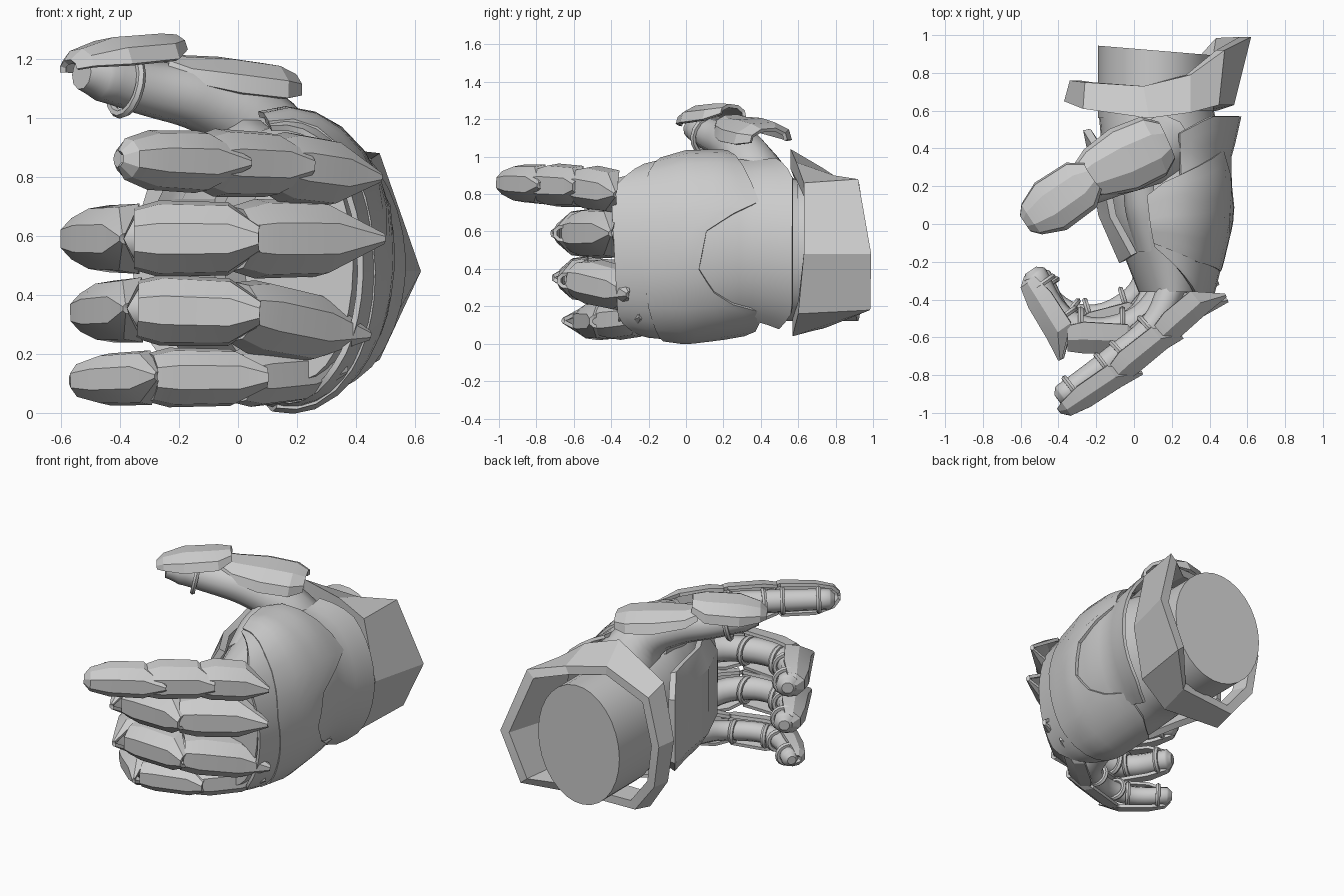
import bpy, bmesh, math
from mathutils import Vector

if "Cube" in bpy.data.objects:
    bpy.data.objects.remove(bpy.data.objects["Cube"])

Z = Vector((0, 0, 1))


def finish(obj, thickness=0, angle=30):
    bpy.ops.object.select_all(action='DESELECT')
    obj.select_set(True)
    bpy.context.view_layer.objects.active = obj
    if thickness:
        mod = obj.modifiers.new("Thickness", 'SOLIDIFY')
        mod.thickness, mod.offset = thickness, 0
        bpy.ops.object.modifier_apply(modifier=mod.name)
    bpy.ops.object.shade_smooth_by_angle(angle=math.radians(angle))
    return obj


def loft(name, rows, closed=False, caps=False, loop=False, thickness=0, angle=30):
    """Skin a list of equal point rows."""
    bm = bmesh.new()
    grid = [[bm.verts.new(p) for p in row] for row in rows]
    count = len(grid[0])
    for i in range(len(grid) if loop else len(grid) - 1):
        a, b = grid[i], grid[(i + 1) % len(grid)]
        for j in range(count if closed else count - 1):
            k = (j + 1) % count
            bm.faces.new((a[j], a[k], b[k], b[j]))
    if caps:
        bm.faces.new(grid[0])
        bm.faces.new(grid[-1])
    bmesh.ops.recalc_face_normals(bm, faces=bm.faces)
    mesh = bpy.data.meshes.new(name)
    bm.to_mesh(mesh)
    bm.free()
    obj = bpy.data.objects.new(name, mesh)
    bpy.context.collection.objects.link(obj)
    return finish(obj, thickness, angle)


def lerp_table(table, t):
    """Interpolate rows keyed by their first value."""
    if t <= table[0][0]:
        return table[0][1:]
    for a, b in zip(table, table[1:]):
        if t <= b[0]:
            f = (t - a[0]) / (b[0] - a[0])
            return [u + (v - u) * f for u, v in zip(a[1:], b[1:])]
    return table[-1][1:]


def tube(name, points, radii):
    curve = bpy.data.curves.new(name, 'CURVE')
    curve.dimensions = '3D'
    curve.bevel_depth, curve.bevel_resolution = 1, 3
    curve.resolution_u, curve.use_fill_caps = 6, True
    spline = curve.splines.new('BEZIER')
    spline.bezier_points.add(len(points) - 1)
    for bp, p, r in zip(spline.bezier_points, points, radii):
        bp.co, bp.radius = p, r
        bp.handle_left_type = bp.handle_right_type = 'AUTO'
    obj = bpy.data.objects.new(name, curve)
    bpy.context.collection.objects.link(obj)
    bpy.ops.object.select_all(action='DESELECT')
    obj.select_set(True)
    bpy.context.view_layer.objects.active = obj
    bpy.ops.object.convert(target='MESH')
    finish(bpy.context.object, angle=45)


def band(name, centre, axis, radius):
    bpy.ops.mesh.primitive_torus_add(
        location=centre, rotation=axis.to_track_quat('Z', 'Y').to_euler(),
        major_segments=16, minor_segments=6,
        major_radius=radius, minor_radius=0.016)
    bpy.context.object.name = name
    finish(bpy.context.object)


# Armour plate: faceted arch, raised to a point at the knuckle end
ARCH = [(-1, -.6), (-.9, .15), (-.4, .72), (.4, .72), (.9, .15), (1, -.6)]
KNUCKLE = [(0, .08, .65), (.35, .95, 0), (.8, 1, 0), (1, .8, .05)]
JOINT = [(0, .3, .7), (.25, .95, .08), (.8, 1, 0), (1, .8, .05)]
TIP = [(0, .08, .85), (.3, .95, .08), (.75, .9, 0), (1, .6, 0), (1.08, .2, -.1)]


def plate(name, start, end, up, width, stations, rise=1):
    along = end - start
    t = along.normalized()
    n = (up - t * up.dot(t)).normalized()
    side = t.cross(n)
    rows = [[start + along * f + side * s * width * scale
             + n * width * (h * rise * scale + lift) for s, h in ARCH]
            for f, scale, lift in stations]
    loft(name, rows, thickness=0.02, angle=20)


# Palm and back of the hand: y, x range, z range
HAND = [(-.4, .04, .38, .12, .88), (-.2, -.04, .43, .07, .93),
        (0, -.12, .47, .05, .98), (.2, -.16, .48, .08, .98),
        (.4, -.17, .46, .12, .93), (.62, -.19, .42, .12, .87)]


def hand_point(y, angle, grow=0):
    x0, x1, z0, z1 = lerp_table(HAND, y)
    a = math.radians(angle)
    return Vector(((x0 + x1) / 2 + ((x1 - x0) / 2 + grow) * math.cos(a), y,
                   (z0 + z1) / 2 + ((z1 - z0) / 2 + grow) * math.sin(a)))


loft("hand_body", [[hand_point(-.36 + .06 * i, a) for a in range(0, 360, 12)]
                   for i in range(17)], closed=True, caps=True, angle=45)

# Wrist stub
wrist = []
for y, slant in ((.56, 0), (.92, -.025)):
    row = [hand_point(.62, a) for a in range(0, 360, 12)]
    for p in row:
        p.y = y + slant * (p.x - .1) / .3
    wrist.append(row)
loft("wrist", wrist, closed=True, caps=True)


# Layered shells on the back of the hand
def shell(name, angles, front, rear, grow, steps=8):
    rows = []
    for a in angles:
        y0, y1 = lerp_table(front, a)[0], lerp_table(rear, a)[0]
        row = []
        for i in range(steps + 1):
            y = y0 + (y1 - y0) * i / steps
            row.append(hand_point(y, a, lerp_table(grow, y)[0]))
        rows.append(row)
    loft(name, rows, thickness=0.02, angle=40)


shell("knuckle_shell", range(-105, 106, 10),
      [(-105, -.15), (-60, -.36), (50, -.4), (105, -.12)],
      [(0, 0)], [(-.4, .03), (0, .03)])
shell("back_shell", [-100, -88, -76, -62, -48, -40, -30, -22, -14, -3, 9, 20,
                     30, 45, 60, 75, 90, 105],
      [(-100, -.1), (-40, -.2), (10, -.25), (60, -.2), (105, -.1)],
      [(-100, .25), (-70, .4), (-48, .38), (-40, .25), (-30, .15), (-14, .07),
       (9, .11), (30, .39), (90, .22), (105, .15)],
      [(-.25, .035), (0, .045), (.4, .055)])
shell("rear_shell", range(-60, 76, 9), [(0, 0)],
      [(-60, .5), (-40, .57), (50, .57), (75, .48)],
      [(0, .015), (.35, .04), (.57, .13)])

# Flared cuff: front x, y, z then rear x, y, z
CUFF = [(.53, .63, .48, .62, .99, .48), (.45, .63, .86, .48, .92, .88),
        (.3, .59, .97, .3, .79, .9), (.08, .56, 1.04, .05, .73, .94),
        (-.27, .61, .88, -.26, .75, .83), (-.37, .65, .55, -.34, .76, .54),
        (-.32, .64, .27, -.3, .75, .27), (-.16, .59, .05, -.15, .73, .08),
        (.24, .57, .04, .25, .76, .09), (.44, .6, .16, .48, .985, .18)]
mid = Vector((.1, 0, .5))


def inset(p, f):
    return Vector((mid.x + (p.x - mid.x) * f, p.y, mid.z + (p.z - mid.z) * f))


fore = [Vector(row[:3]) for row in CUFF]
rear = [Vector(row[3:]) for row in CUFF]
loft("cuff", [fore, rear, [inset(p, .88) for p in rear],
              [inset(p, .8) for p in fore]], closed=True, loop=True, angle=15)

# Palm plate
edge = [(-.25, .5), (-.21, .3), (-.17, .05), (-.06, -.2)]
loft("palm_plate", [[Vector((x + dx, y * sy, z)) for x, y in edge]
                    for z, dx, sy in ((.22, .07, .8), (.32, 0, 1),
                                      (.72, 0, 1), (.84, .06, .8))],
     thickness=.04, angle=20)

# Fingers: joints, plate half width
FINGERS = {
    "index": ([(.33, -.37, .81), (.12, -.55, .84), (-.11, -.75, .85), (-.37, -.94, .86)], .11),
    "middle": ([(.34, -.36, .59), (0, -.56, .59), (-.34, -.56, .59), (-.52, -.3, .59)], .125),
    "ring": ([(.29, -.3, .28), (0, -.55, .34), (-.33, -.56, .35), (-.49, -.31, .34)], .115),
    "little": ([(.22, -.24, .14), (0, -.42, .12), (-.29, -.51, .12), (-.51, -.34, .11)], .095),
}
for finger, (joints, width) in FINGERS.items():
    pts = [Vector(p) for p in joints]
    r = width * .62
    root = pts[0] + Vector((-.12, .06, 0))
    inner = [p + Vector((-.01, .03, 0)) for p in pts[1:]]
    end = inner[2] + (pts[3] - pts[2]).normalized() * .03
    tube(finger + "_finger", [root] + inner + [end],
         [r * 1.1, r, r, r * .9, r * .45])
    for i in range(3):
        a, b = pts[i], pts[i + 1]
        t = (b - a).normalized()
        out = Z.cross(t).normalized() * .03
        plate(f"{finger}_plate_{i + 1}", a - t * (.11, .07, .1)[i] + out,
              b + t * .01 + out, out, width * (1, .96, .92)[i],
              (KNUCKLE, JOINT, TIP)[i])
        if i:
            axis = inner[i] - inner[i - 1]
            for f in (.15, .8):
                band(f"{finger}_band_{i}", inner[i - 1] + axis * f, axis, r)

# Thumb
thumb = [Vector(p) for p in ((.15, .4, .8), (.05, .33, .98), (-.12, .25, 1.06),
                             (-.3, .17, 1.1), (-.46, .08, 1.14), (-.53, .03, 1.15))]
tube("thumb", thumb, [.2, .14, .11, .095, .085, .055])
band("thumb_band", thumb[3] + Vector((-.08, -.045, .01)),
     thumb[4] - thumb[3], .1)
plate("thumb_base_plate", Vector((.17, .44, 1.1)), Vector((-.27, .24, 1.17)),
      Vector((.05, -.05, 1)), .17,
      [(0, .6, .05), (.15, .95, .05), (.5, 1, .02), (.85, .75, 0), (1, .5, .1)], .45)
plate("thumb_tip_plate", Vector((-.22, .25, 1.22)), Vector((-.54, .03, 1.19)),
      Vector((-.05, .1, 1)), .15,
      [(0, .5, .15), (.2, .9, .05), (.7, .95, .05), (1, .6, 0), (1.1, .3, -.1)], .5)
# Web between thumb and palm
tube("thumb_web", [Vector(p) for p in ((.12, -.1, .8), (.06, .1, .87), (.03, .27, .92))],
     [.12, .11, .09])
